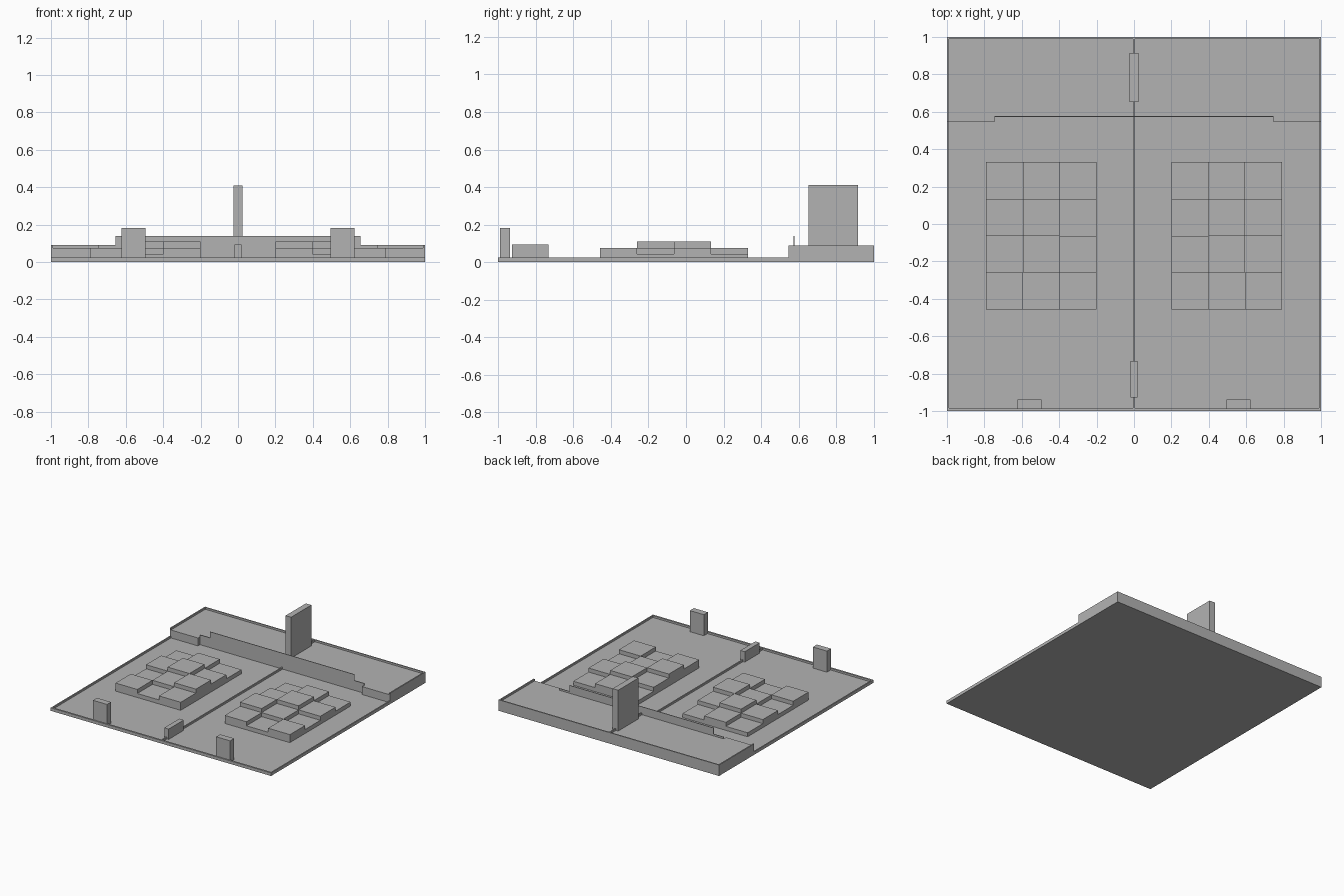
import bpy, bmesh

old = bpy.data.objects.get("Cube")
if old:
    bpy.data.objects.remove(old, do_unlink=True)

grey = bpy.data.materials.new("plain_grey")
grey.use_nodes = True
colour = (0.45, 0.45, 0.45, 1)
grey.diffuse_color = colour
grey.node_tree.nodes["Principled BSDF"].inputs["Base Color"].default_value = colour

FLOOR, RIM = 0.01, 0.025          # floor level, and top of the rim
DECK, DECK_RIM = 0.075, 0.09      # the same on the raised rear deck
EDGE = 0.01                       # rim thickness
DECK_Y = 0.545


def prism(name, outline, low, high, axis="Z"):
    """Extrude an outline along Z, X or Y between two positions."""
    place = {"Z": lambda a, b, t: (a, b, t),
             "X": lambda a, b, t: (t, a, b),
             "Y": lambda a, b, t: (a, t, b)}[axis]
    bm = bmesh.new()
    face = bm.faces.new([bm.verts.new(place(a, b, low)) for a, b in outline])
    new = bmesh.ops.extrude_face_region(bm, geom=[face])["geom"]
    shift = place(0, 0, high - low)
    bmesh.ops.translate(bm, vec=shift, verts=[v for v in new if isinstance(v, bmesh.types.BMVert)])
    bmesh.ops.recalc_face_normals(bm, faces=bm.faces)
    mesh = bpy.data.meshes.new(name)
    bm.to_mesh(mesh)
    bm.free()
    mesh.materials.append(grey)
    obj = bpy.data.objects.new(name, mesh)
    bpy.context.collection.objects.link(obj)
    return obj


def box(name, x0, x1, y0, y1, z0, z1):
    return prism(name, [(x0, y0), (x1, y0), (x1, y1), (x0, y1)], z0, z1)


# Floor and raised rear deck with a recessed middle front
box("floor", -1, 1, -1, 1, 0, FLOOR)
half = [(0.745, 0.575), (0.745, DECK_Y), (1, DECK_Y), (1, 1)]
prism("rear_deck", half + [(-x, y) for x, y in reversed(half)], FLOOR, DECK)

# Rims and centre divider, stepping up over the deck
step = [(-1, FLOOR), (1, FLOOR), (1, DECK_RIM), (DECK_Y, DECK_RIM), (DECK_Y, RIM), (-1, RIM)]
prism("right_rim", step, -1, -1 + EDGE, "X")
prism("left_rim", step, 1 - EDGE, 1, "X")
divider = [(y if y != DECK_Y else 0.575, z) for y, z in step]
prism("centre_divider", divider, -EDGE / 2, EDGE / 2, "X")
box("front_rim", -1, 1, -1, -1 + 1.5 * EDGE, FLOOR, RIM)
box("rear_rim", -1, 1, 1 - EDGE, 1, DECK, DECK_RIM)

# Thin stepped wall at the front of the deck
wall = [(0.745, FLOOR), (0.745, DECK_RIM), (0.655, DECK_RIM), (0.655, 0.14)]
prism("deck_wall", wall + [(-x, z) for x, z in reversed(wall)], 0.572, 0.577, "Y")

# Uneven block fields, mirrored left and right
levels = ["212", "321", "232", "121"]   # front to back, inner to outer
TILE = 0.197
for side, sign in (("left", 1), ("right", -1)):
    for row, line in enumerate(levels):
        for col, level in enumerate(line):
            xs = sorted(sign * (0.2 + TILE * (col + k)) for k in (0, 1))
            y = -0.457 + TILE * row
            box(f"{side}_block_{row}_{col}", *xs, y, y + TILE, FLOOR, FLOOR + 0.033 * int(level))
    xs = sorted((sign * 0.495, sign * 0.622))
    box(f"{side}_front_post", *xs, -0.99, -0.938, FLOOR, 0.183)

# Centre pieces
box("front_centre_block", -0.02, 0.02, -0.927, -0.733, FLOOR, 0.095)
box("rear_tower", -0.025, 0.025, 0.652, 0.915, DECK, 0.41)
